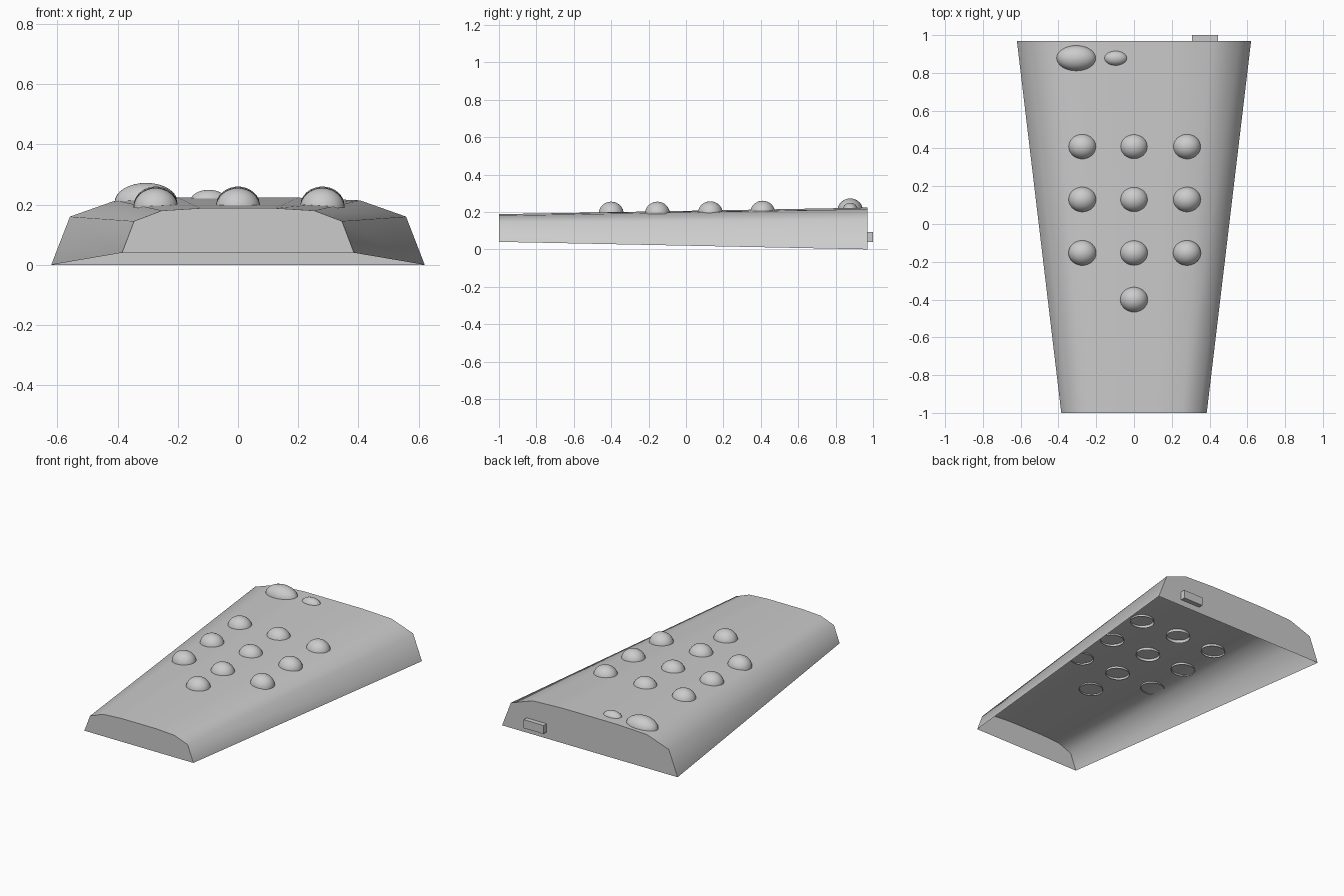
import bpy, bmesh, math

if "Cube" in bpy.data.objects:
    bpy.data.objects.remove(bpy.data.objects["Cube"])


def new_object(name, bm, angle):
    mesh = bpy.data.meshes.new(name)
    bm.to_mesh(mesh)
    bm.free()
    ob = bpy.data.objects.new(name, mesh)
    bpy.context.collection.objects.link(ob)
    bpy.context.view_layer.objects.active = ob
    ob.select_set(True)
    bpy.ops.object.shade_smooth_by_angle(angle=math.radians(angle))
    ob.select_set(False)
    return ob


def section(bm, y, half):
    # mirrored cross-section, from the left foot over the top to the right foot
    pts = [(-x, z) for x, z in half] + [(x, z) for x, z in reversed(half)]
    return [bm.verts.new((x, y, z)) for x, z in pts]


def dome(name, x, y, base, rx, ry, height):
    # upper half of an ellipsoid, open underneath
    bm = bmesh.new()
    bmesh.ops.create_uvsphere(bm, u_segments=32, v_segments=16, radius=1)
    low = [v for v in bm.verts if v.co.z < -0.01]
    bmesh.ops.delete(bm, geom=low, context='VERTS')
    for v in bm.verts:
        v.co = (x + v.co.x * rx, y + v.co.y * ry, base + v.co.z * height)
    return new_object(name, bm, 60)


# tapered shell, closed at both ends and open underneath
bm = bmesh.new()
front = section(bm, -1.0, [(0.385, 0.04), (0.345, 0.145), (0.253, 0.180), (0.125, 0.188)])
back = section(bm, 0.97, [(0.62, 0.0), (0.558, 0.16), (0.405, 0.214), (0.2, 0.223)])
for i in range(len(front) - 1):
    bm.faces.new((front[i], front[i + 1], back[i + 1], back[i]))
bm.faces.new(front)
bm.faces.new(back[::-1])
bmesh.ops.recalc_face_normals(bm, faces=bm.faces)
# the top must face up
if max(bm.faces, key=lambda f: abs(f.normal.z)).normal.z < 0:
    bmesh.ops.reverse_faces(bm, faces=bm.faces)
new_object("body_shell", bm, 60)

# keypad: three rows of three and a single bottom key
for r, (y, base) in enumerate([(0.41, 0.194), (0.13, 0.191), (-0.153, 0.189)]):
    for c, x in enumerate((-0.273, 0.0, 0.28)):
        dome(f"key_{r}_{c}", x, y, base, 0.074, 0.067, 0.066)
dome("key_bottom", 0.0, -0.40, 0.189, 0.074, 0.067, 0.066)

# oval buttons at the back
dome("large_button", -0.305, 0.878, 0.207, 0.105, 0.068, 0.065)
dome("small_button", -0.097, 0.878, 0.210, 0.062, 0.040, 0.039)

# connector on the back wall
bm = bmesh.new()
bmesh.ops.create_cube(bm, size=1)
for v in bm.verts:
    v.co = (0.376 + v.co.x * 0.14, 0.98 + v.co.y * 0.04, 0.067 + v.co.z * 0.054)
new_object("connector", bm, 30)
